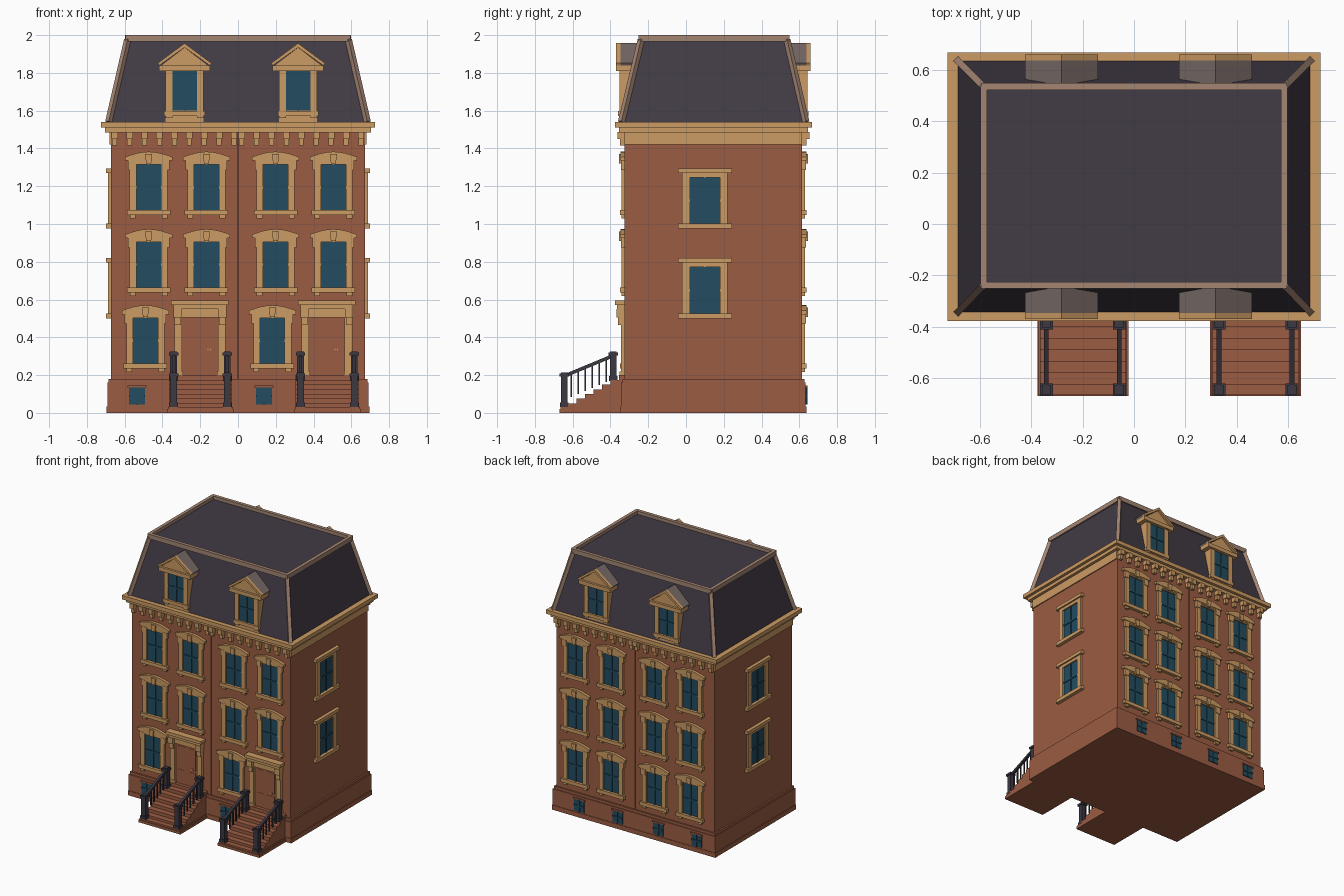
import bpy, bmesh
from math import sin, pi
from mathutils import Vector

cube = bpy.data.objects.get("Cube")
if cube:
    bpy.data.objects.remove(cube, do_unlink=True)


def material(name, rgb):
    m = bpy.data.materials.new(name)
    m.use_nodes = True
    m.diffuse_color = (*rgb, 1)
    m.node_tree.nodes["Principled BSDF"].inputs["Base Color"].default_value = (*rgb, 1)
    return m


BRICK = material("brick", (0.33, 0.107, 0.056))
STONE = material("tan_stone", (0.60, 0.325, 0.125))
SLATE = material("slate", (0.054, 0.043, 0.058))
RIM = material("roof_edging", (0.37, 0.235, 0.17))
LEAD = material("dormer_roofing", (0.18, 0.14, 0.13))
GLASS = material("window_glass", (0.016, 0.072, 0.115))
IRON = material("dark_iron", (0.045, 0.04, 0.055))

# Facade frames: u runs along the wall, d outward from it
X, FRONT_Y, BACK_Y = 0.673, -0.325, 0.615
WORLD = lambda u, d, z: (u, d, z)
FRONT = lambda u, d, z: (u, FRONT_Y - d, z)
BACK = lambda u, d, z: (u, BACK_Y + d, z)
RIGHT = lambda u, d, z: (-X - d, u, z)
LEFT = lambda u, d, z: (X + d, u, z)


class Part:
    """One object collecting prisms and boxes placed on a facade."""

    def __init__(self, name, mat, frame=WORLD):
        self.name, self.mat, self.frame, self.bm = name, mat, frame, bmesh.new()

    def loft(self, a, b):
        va = [self.bm.verts.new(self.frame(*p)) for p in a]
        vb = [self.bm.verts.new(self.frame(*p)) for p in b]
        self.bm.faces.new(va)
        self.bm.faces.new(vb[::-1])
        for i in range(len(va)):
            j = (i + 1) % len(va)
            self.bm.faces.new((va[i], vb[i], vb[j], va[j]))

    def prism(self, profile, d0, d1):
        self.loft([(u, d0, z) for u, z in profile], [(u, d1, z) for u, z in profile])

    def box(self, u0, u1, d0, d1, z0, z1):
        self.prism([(u0, z0), (u1, z0), (u1, z1), (u0, z1)], d0, d1)

    def block(self, c, w, d0, d1, z0, z1):
        self.box(c - w / 2, c + w / 2, d0, d1, z0, z1)

    def beam(self, p, q, r):
        p, q = Vector(p), Vector(q)
        s = (q - p).cross(Vector((0, 0, 1))).normalized() * r
        t = s.cross(q - p).normalized() * r
        ring = (s + t, t - s, -s - t, s - t)
        self.loft([p + o for o in ring], [q + o for o in ring])

    def done(self):
        bmesh.ops.recalc_face_normals(self.bm, faces=self.bm.faces)
        me = bpy.data.meshes.new(self.name)
        self.bm.to_mesh(me)
        self.bm.free()
        me.materials.append(self.mat)
        bpy.context.collection.objects.link(bpy.data.objects.new(self.name, me))


def around(part, out, z0, z1):
    part.box(-X - out, X + out, FRONT_Y - out, BACK_Y + out, z0, z1)


# Walls of the two joined houses, with a narrow joint between
walls = Part("brick_walls", BRICK)
walls.box(-X, -0.003, FRONT_Y, BACK_Y, 0.02, 1.5)
walls.box(0.003, X, FRONT_Y, BACK_Y, 0.02, 1.5)
walls.box(-0.01, 0.01, FRONT_Y + 0.008, BACK_Y - 0.008, 0.02, 1.5)
walls.done()
base = Part("foundation", BRICK)
around(base, 0.018, 0, 0.16)
around(base, 0.022, 0, 0.035)
around(base, 0.012, 0.16, 0.18)
base.done()

# Cornice
cornice = Part("cornice", STONE)
around(cornice, 0.03, 1.485, 1.51)
around(cornice, 0.052, 1.51, 1.54)
for s in (-1, 1):
    cornice.box(s * X, s * (X + 0.008), FRONT_Y, BACK_Y, 1.42, 1.49)
cornice.done()

# Mansard roof, its edging and the corner ribs
LOW, TOP, ZL, ZT = (0.685, -0.342, 0.635), (0.585, -0.238, 0.535), 1.54, 1.975


def corners(r, z):
    x, y0, y1 = r
    return [(-x, y0, z), (x, y0, z), (x, y1, z), (-x, y1, z)]


roof = Part("mansard_roof", SLATE)
roof.loft(corners(LOW, ZL), corners(TOP, ZT))
roof.done()
edging = Part("roof_edging", RIM)
low, top = corners(LOW, ZL), corners(TOP, ZT)
for i in range(4):
    edging.beam(low[i], top[i], 0.013)
for y in TOP[1:]:
    edging.block(0, 1.19, y - 0.013, y + 0.013, 1.965, 2.0)
for x in (-TOP[0], TOP[0]):
    edging.block(x, 0.026, TOP[1], TOP[2], 1.965, 2.0)
edging.done()


def glazing(part, c, w, z0, z1, d):
    part.block(c, w, d - 0.02, d, z0, z1)
    part.block(c, 0.01, d, d + 0.006, z0, z1)
    part.block(c, w, d, d + 0.006, (z0 + z1) / 2 - 0.006, (z0 + z1) / 2 + 0.006)


def arch(c, w, z, edge, rise, n=8):
    pts = [(c + w * (0.5 - i / n), z + edge + rise * sin(pi * i / n)) for i in range(n + 1)]
    return [(c - w / 2, z), (c + w / 2, z)] + pts


def street_window(trim, glass, c, z):
    """Arched hood, keystone, jambs and bracketed sill; z is the sill top."""
    h = 0.24
    glazing(glass, c, 0.14, z, z + h, 0.003)
    for s in (-1, 1):
        trim.block(c + s * 0.083, 0.035, 0, 0.016, z, z + h + 0.01)
        trim.block(c + s * 0.09, 0.04, 0, 0.02, z + h - 0.03, z + h + 0.015)
        trim.block(c + s * 0.085, 0.03, 0, 0.016, z - 0.045, z - 0.02)
    trim.block(c, 0.2, 0, 0.014, z + h, z + h + 0.03)
    trim.prism(arch(c, 0.25, z + h + 0.02, 0.02, 0.028), 0, 0.022)
    trim.prism(arch(c, 0.22, z + h + 0.01, 0.012, 0.014), 0, 0.018)
    k = z + h
    trim.prism([(c - 0.013, k + 0.005), (c + 0.013, k + 0.005),
                (c + 0.019, k + 0.055), (c - 0.019, k + 0.055)], 0, 0.03)
    trim.block(c, 0.23, 0, 0.024, z - 0.027, z)


# Street and rear windows, basement lights and eave brackets
HOUSE = 0.672
for side, frame in (("front", FRONT), ("back", BACK)):
    trim = Part(side + "_window_surrounds", STONE, frame)
    glass = Part(side + "_window_glass", GLASS, frame)
    sills = Part(side + "_basement_frames", BRICK, frame)
    eaves = Part(side + "_eave_brackets", STONE, frame)
    for off in (0, HOUSE):
        for z in (0.665, 1.075):
            for c in (-0.473, -0.167):
                street_window(trim, glass, c + off, z)
        for c in ((-0.49,) if side == "front" else (-0.473, -0.167)):
            street_window(trim, glass, c + off, 0.262)
        for c in ((-0.535,) if side == "front" else (-0.535, -0.21)):
            glazing(glass, c + off, 0.085, 0.045, 0.135, 0.023)
            sills.block(c + off, 0.1, 0, 0.027, 0.135, 0.145)
        for i in range(9):
            c = -0.653 + off + i * 0.079
            eaves.block(c, 0.034, 0, 0.038, 1.45, 1.487)
            eaves.block(c, 0.026, 0, 0.024, 1.415, 1.45)
    for p in (trim, glass, sills, eaves):
        p.done()

# Side windows
for side, frame in (("right", RIGHT), ("left", LEFT)):
    trim = Part(side + "_window_surrounds", STONE, frame)
    glass = Part(side + "_window_glass", GLASS, frame)
    for z in (0.527, 1.002):
        glazing(glass, 0.1, 0.17, z, z + 0.245, 0.003)
        for s in (-1, 1):
            trim.block(0.1 + s * 0.1, 0.04, 0, 0.014, z, z + 0.27)
        trim.block(0.1, 0.24, 0, 0.014, z + 0.245, z + 0.27)
        trim.block(0.1, 0.285, 0, 0.026, z + 0.268, z + 0.293)
        trim.block(0.1, 0.285, 0, 0.026, z - 0.027, z)
    trim.done()
    glass.done()

# Dormers: d is measured outward from each wall
for side, frame in (("front", FRONT), ("back", BACK)):
    trim = Part(side + "_dormers", STONE, frame)
    glass = Part(side + "_dormer_glass", GLASS, frame)
    lead = Part(side + "_dormer_roofs", LEAD, frame)
    for c in (-0.283, 0.318):
        trim.block(c, 0.2, -0.08, 0.018, 1.54, 1.82)
        glazing(glass, c, 0.13, 1.6, 1.81, 0.021)
        for s in (-1, 1):
            trim.block(c + s * 0.083, 0.036, 0, 0.028, 1.56, 1.815)
        trim.block(c, 0.215, 0, 0.034, 1.572, 1.598)
        trim.block(c, 0.27, -0.075, 0.045, 1.81, 1.84)
        trim.prism([(c - 0.125, 1.84), (c + 0.125, 1.84), (c, 1.935)], -0.07, 0.028)
        for s in (-1, 1):
            slope = [(c + s * 0.135, 1.838), (c + s * 0.142, 1.852), (c, 1.957), (c, 1.935)]
            trim.prism(slope, 0.022, 0.045)
            lead.prism(slope, -0.088, 0.022)
    for p in (trim, glass, lead):
        p.done()

# Doorways with panelled double doors
case = Part("door_surrounds", STONE, FRONT)
doors = Part("double_doors", BRICK, FRONT)
for off in (0, HOUSE):
    c = -0.202 + off
    doors.block(c, 0.19, 0, 0.005, 0.2, 0.51)
    for s in (-1, 1):
        for z0, z1 in ((0.22, 0.31), (0.33, 0.49)):
            doors.block(c + s * 0.046, 0.06, 0, 0.009, z0, z1)
        doors.block(c + s * 0.046, 0.085, 0, 0.007, 0.205, 0.505)
        case.block(c + 0.05 + s * 0.006, 0.005, 0, 0.014, 0.33, 0.342)
        case.block(c + s * 0.115, 0.04, 0, 0.02, 0.2, 0.52)
        case.block(c + s * 0.115, 0.05, 0, 0.026, 0.2, 0.22)
        case.block(c + s * 0.118, 0.034, 0, 0.034, 0.465, 0.52)
        case.block(c + s * 0.118, 0.044, 0, 0.044, 0.505, 0.55)
    case.block(c, 0.25, 0, 0.02, 0.505, 0.55)
    case.block(c, 0.28, 0, 0.04, 0.55, 0.572)
    case.block(c, 0.305, 0, 0.052, 0.572, 0.595)
case.done()
doors.done()

# Entrance stairs and iron railings
stairs = Part("entrance_stairs", BRICK)
iron = Part("stair_railings", IRON)
for off in (0, HOUSE):
    c = -0.199 + off
    stairs.block(c, 0.355, -0.67, FRONT_Y, 0, 0.02)
    stairs.block(c, 0.345, -0.665, FRONT_Y, 0.02, 0.032)
    for i in range(7):
        stairs.block(c, 0.335, -0.625 + 0.045 * i, FRONT_Y, 0.02, 0.05 + 0.025 * i)
    for s in (-1, 1):
        x = c + s * 0.142
        for y, z0, z1 in ((-0.645, 0.03, 0.215), (-0.385, 0.17, 0.325)):
            iron.block(x, 0.036, y - 0.018, y + 0.018, z0, z1)
            iron.block(x, 0.05, y - 0.025, y + 0.025, z1 - 0.022, z1 - 0.006)
            iron.block(x, 0.046, y - 0.023, y + 0.023, z0, z0 + 0.025)
        iron.beam((x, -0.645, 0.195), (x, -0.385, 0.303), 0.009)
        for i in range(1, 7):
            y = -0.645 + i * 0.26 / 7
            z = 0.195 + i * 0.108 / 7
            iron.block(x, 0.008, y - 0.004, y + 0.004, z - 0.125, z)
stairs.done()
iron.done()
